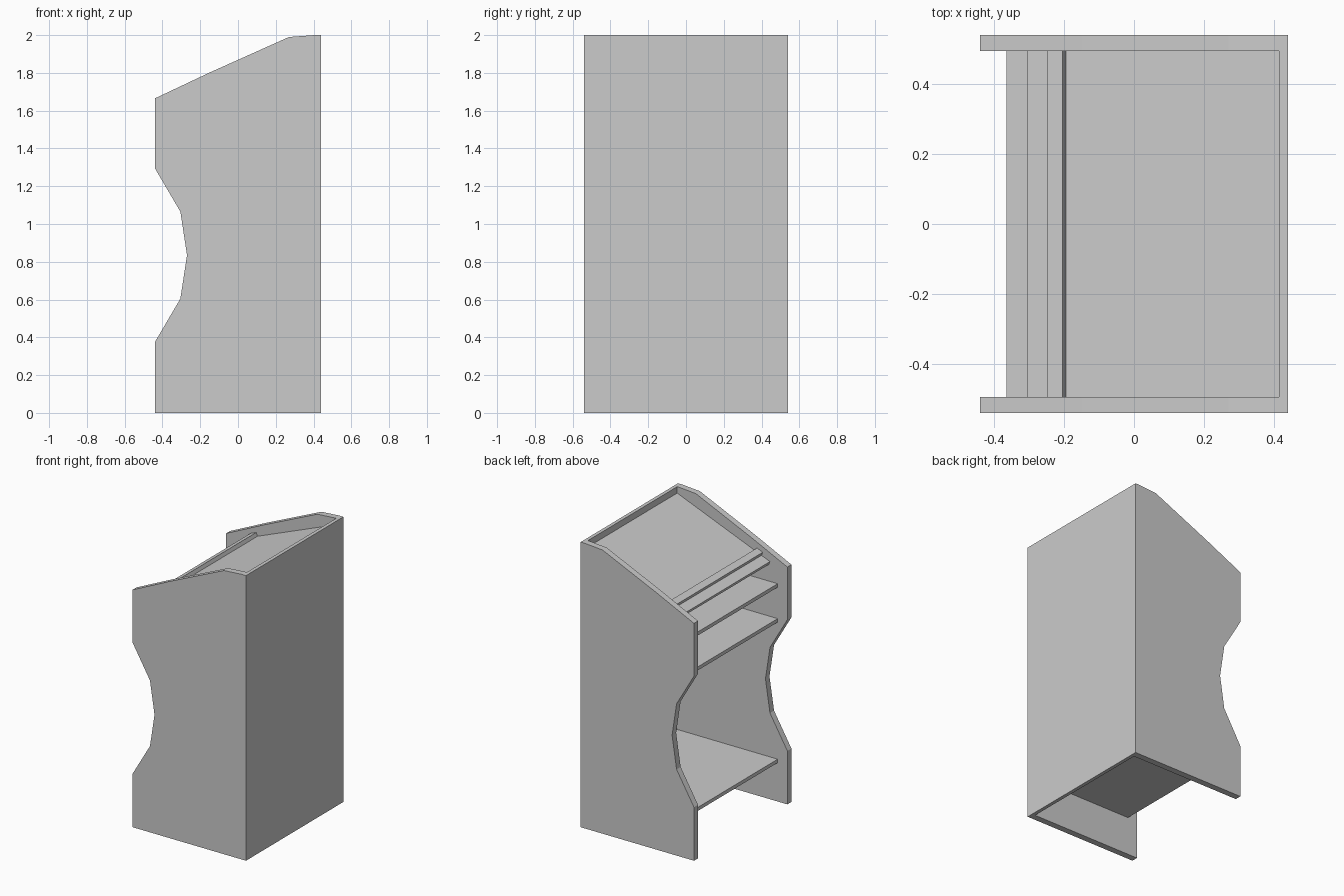
import bpy
import bmesh
from mathutils import Vector

cube = bpy.data.objects.get("Cube")
if cube:
    bpy.data.objects.remove(cube, do_unlink=True)

grey = bpy.data.materials.new("plain grey")
grey.use_nodes = True
grey.diffuse_color = (0.6, 0.6, 0.6, 1)
grey.node_tree.nodes["Principled BSDF"].inputs["Base Color"].default_value = (0.6, 0.6, 0.6, 1)

INNER, OUTER = 0.495, 0.54    # side panel inner and outer faces
BACK, REAR = 0.415, 0.44      # back panel inner and outer faces
THICK = 0.025


def prism(name, profile, y0, y1):
    """Extrude an x-z profile from y0 to y1."""
    bm = bmesh.new()
    face = bm.faces.new([bm.verts.new((x, y0, z)) for x, z in profile])
    top = bmesh.ops.extrude_face_region(bm, geom=[face])["geom"]
    verts = [v for v in top if isinstance(v, bmesh.types.BMVert)]
    bmesh.ops.translate(bm, verts=verts, vec=(0, y1 - y0, 0))
    bmesh.ops.recalc_face_normals(bm, faces=bm.faces)
    mesh = bpy.data.meshes.new(name)
    bm.to_mesh(mesh)
    bm.free()
    mesh.materials.append(grey)
    obj = bpy.data.objects.new(name, mesh)
    bpy.context.collection.objects.link(obj)
    return obj


def box(x0, x1, z0, z1):
    return [(x0, z0), (x1, z0), (x1, z1), (x0, z1)]


# Side panels with a scooped edge and sloping top
side = [(-0.44, 0), (REAR, 0), (REAR, 2), (0.405, 2), (0.27, 1.99),
        (-0.15, 1.802), (-0.44, 1.665), (-0.44, 1.295), (-0.305, 1.065),
        (-0.27, 0.835), (-0.305, 0.605), (-0.44, 0.375)]
prism("right_side_panel", side, -OUTER, -INNER)
prism("left_side_panel", side, INNER, OUTER)

# Upright back panel
prism("back_panel", box(BACK, REAR, 0, 2), -INNER, INNER)

# Level shelves
for name, top in (("bottom_shelf", 0.297), ("middle_shelf", 1.283), ("upper_shelf", 1.528)):
    prism(name, box(-0.365, BACK, top - THICK, top), -INNER, INNER)

# Sloping reading board, cut square at its lower edge
low, high = Vector((-0.305, 1.667)), Vector((BACK, 1.955))
along = (high - low).normalized()
normal = Vector((-along.y, along.x))
under = low - normal * THICK
back_under = Vector((BACK, high.y - THICK / along.x))
prism("reading_board", [low, under, back_under, high], -INNER, INNER)

# Book stop standing on the board
stop_back = low + along * (0.11 / along.x)
stop_front = stop_back - along * 0.048
rise = normal * 0.026
prism("book_stop", [stop_front, stop_back, stop_back + rise, stop_front + rise], -INNER, INNER)
